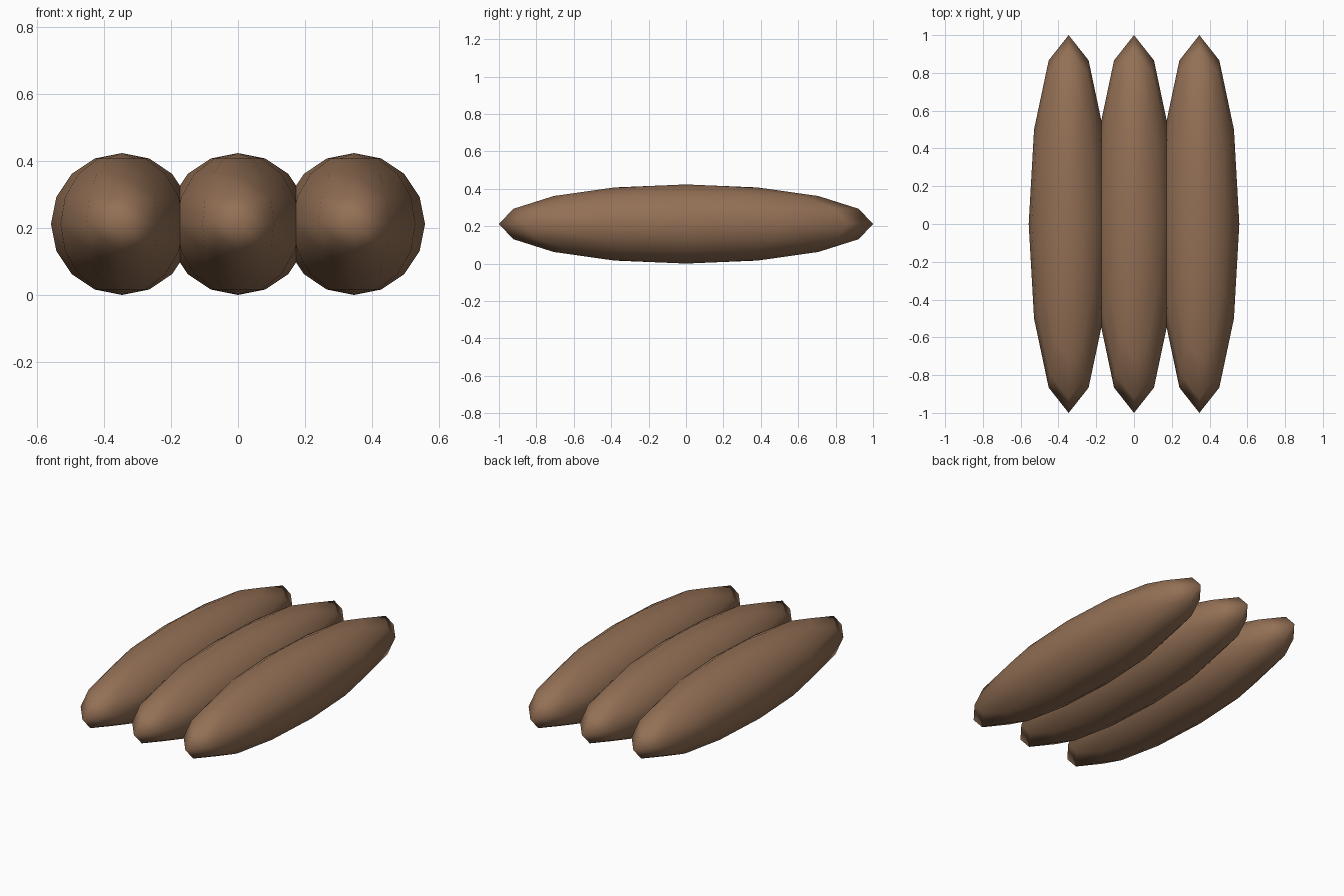
import bpy

if "Cube" in bpy.data.objects:
    bpy.data.objects.remove(bpy.data.objects["Cube"])

RADIUS = 0.2115    # half thickness of a roll
SPACING = 0.346    # distance between neighbouring rolls

brown = bpy.data.materials.new("brown")
brown.diffuse_color = (0.29, 0.16, 0.09, 1)
brown.use_nodes = True
brown.node_tree.nodes["Principled BSDF"].inputs["Base Color"].default_value = brown.diffuse_color

# Three stretched low-poly spheres lying side by side
for i, name in enumerate(("left_roll", "middle_roll", "right_roll")):
    bpy.ops.mesh.primitive_uv_sphere_add(
        segments=12, ring_count=8, radius=1,
        location=((i - 1) * SPACING, 0, RADIUS))
    roll = bpy.context.object
    roll.name = name
    roll.scale = (RADIUS, 1, RADIUS)
    bpy.ops.object.transform_apply(location=False, rotation=False, scale=True)
    bpy.ops.object.shade_smooth()
    roll.data.materials.append(brown)
